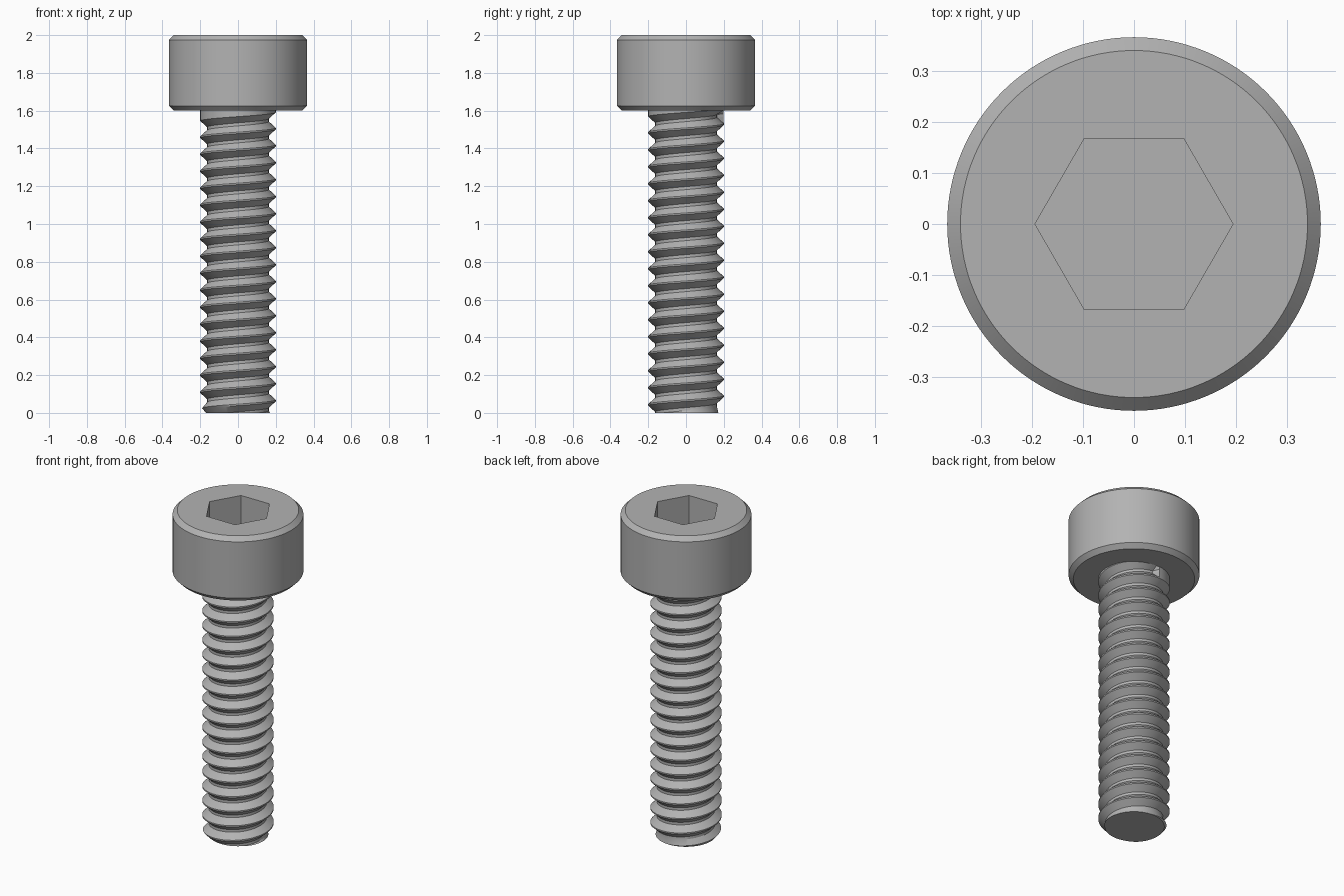
import bpy, bmesh, math

cube = bpy.data.objects.get("Cube")
if cube:
    bpy.data.objects.remove(cube, do_unlink=True)

steel = bpy.data.materials.new("steel_grey")
steel.use_nodes = True
colour = (0.45, 0.45, 0.45, 1)
steel.diffuse_color = colour
steel.node_tree.nodes["Principled BSDF"].inputs["Base Color"].default_value = colour


def finish(bm, name, angle):
    bmesh.ops.recalc_face_normals(bm, faces=bm.faces)
    mesh = bpy.data.meshes.new(name)
    bm.to_mesh(mesh)
    bm.free()
    mesh.materials.append(steel)
    obj = bpy.data.objects.new(name, mesh)
    bpy.context.collection.objects.link(obj)
    bpy.ops.object.select_all(action='DESELECT')
    obj.select_set(True)
    bpy.context.view_layer.objects.active = obj
    bpy.ops.object.shade_smooth_by_angle(angle=math.radians(angle))
    return obj


def ring(bm, radius, z, count):
    return [bm.verts.new((radius * math.cos(math.tau * i / count),
                          radius * math.sin(math.tau * i / count), z)) for i in range(count)]


def join(bm, a, b):
    n = len(a)
    for i in range(n):
        bm.faces.new((a[i], a[(i + 1) % n], b[(i + 1) % n], b[i]))


def loop_edges(bm, loop):
    return [bm.edges.get((v, loop[i - 1])) for i, v in enumerate(loop)]


# Chamfered head with a hexagonal socket
bm = bmesh.new()
profile = [(0.34, 1.6), (0.366, 1.626), (0.366, 1.974), (0.34, 2.0)]
rings = [ring(bm, r, z, 128) for r, z in profile]
for low, high in zip(rings, rings[1:]):
    join(bm, low, high)
bm.faces.new(rings[0])
socket_top, socket_floor = ring(bm, 0.194, 2.0, 6), ring(bm, 0.194, 1.8, 6)
join(bm, socket_top, socket_floor)
bm.faces.new(socket_floor)
bmesh.ops.triangle_fill(bm, use_beauty=True,
                        edges=loop_edges(bm, rings[-1]) + loop_edges(bm, socket_top))
finish(bm, "socket_head", 30)

# Threaded shank: a V groove wound up a cylinder, stopping short of the head
COLS, PITCH, TOP = 72, 0.09, 1.603
CREST, ROOT = 0.2, 0.163
END_Z = 1.572
SECTION = [(-0.041, CREST), (-0.008, ROOT), (0.008, ROOT), (0.041, CREST)]
end_step = round((END_Z / PITCH) * COLS)
phase = math.pi / 2 - math.tau * end_step / COLS


def groove_radius(dz):
    t = (abs(dz) - 0.008) / 0.033
    return ROOT + (CREST - ROOT) * min(max(t, 0), 1)


bm = bmesh.new()
rows = []
for s in range(-2 * COLS, end_step + 2 * COLS):
    angle = phase + math.tau * s / COLS
    centre = PITCH * s / COLS
    row = []
    for dz, r in SECTION:
        z = min(max(centre + dz, 0), TOP)
        if z == 0:
            # Where the groove runs off the tip, follow its cut at the end plane
            wrapped = (-centre + PITCH / 2) % PITCH - PITCH / 2
            r = groove_radius(wrapped)
        if s > end_step:
            r = CREST
        r = min(r, 0.17 + 0.8 * z)
        row.append(bm.verts.new((r * math.cos(angle), r * math.sin(angle), z)))
    rows.append(row)
for i in range(len(rows) - 1):
    a, b = rows[i], rows[i + 1]
    for k in range(3):
        bm.faces.new((a[k], b[k], b[k + 1], a[k + 1]))
    if i + COLS + 1 < len(rows):
        c, d = rows[i + COLS], rows[i + COLS + 1]
        bm.faces.new((a[3], b[3], d[0], c[0]))
bmesh.ops.remove_doubles(bm, verts=bm.verts, dist=0.0002)
bmesh.ops.dissolve_degenerate(bm, edges=bm.edges, dist=0.0001)

# Flatten away leftovers lying in the end planes, then cap both ends
flat = [f for f in bm.faces if all(v.co.z < 0.0001 for v in f.verts)
        or all(v.co.z > TOP - 0.0001 for v in f.verts)]
bmesh.ops.delete(bm, geom=flat, context='FACES')
loose = [e for e in bm.edges if not e.link_faces]
bmesh.ops.delete(bm, geom=loose, context='EDGES')
bmesh.ops.holes_fill(bm, edges=[e for e in bm.edges if e.is_boundary], sides=0)
finish(bm, "threaded_shank", 25)
